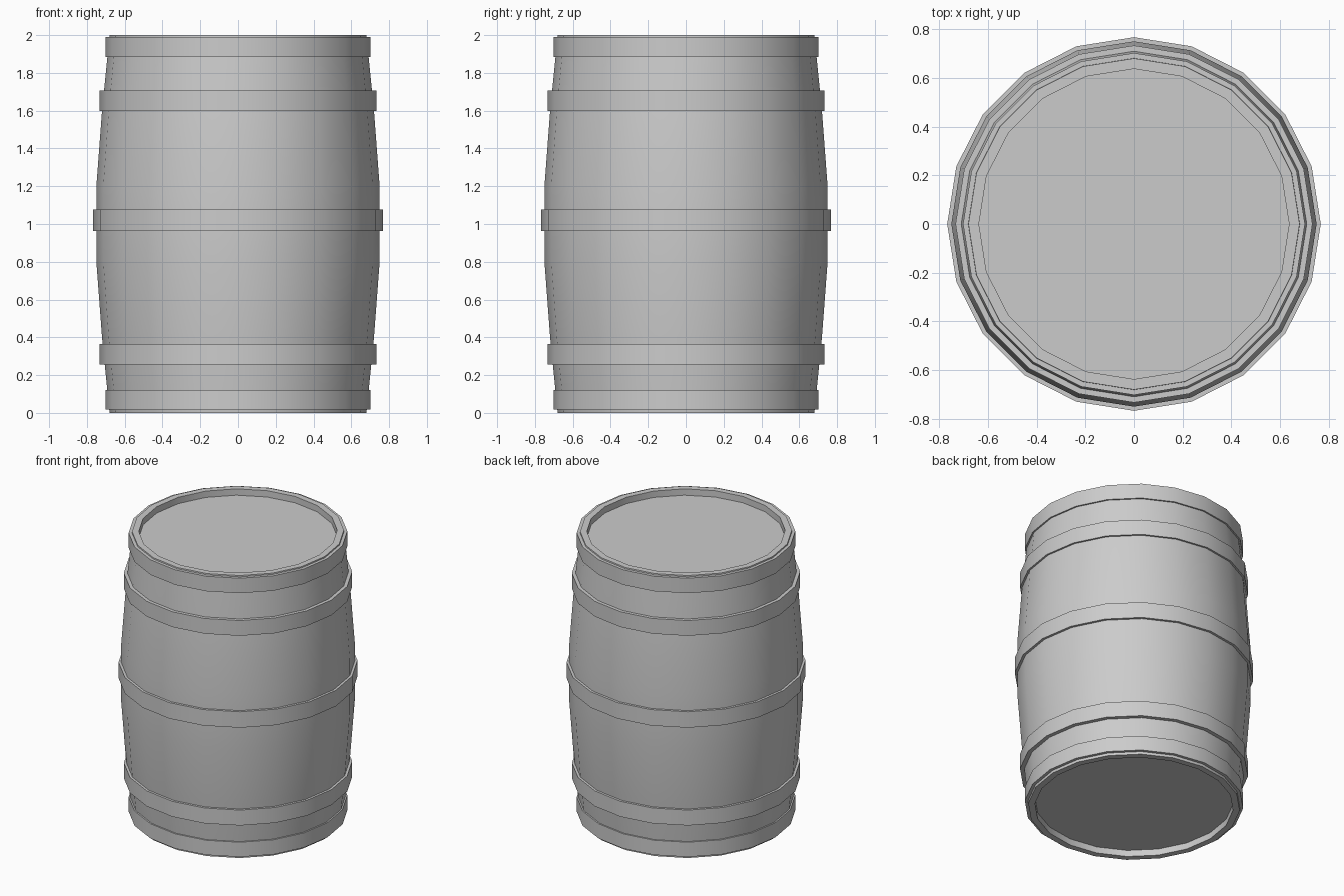
import bpy, bmesh, math

if "Cube" in bpy.data.objects:
    bpy.data.objects.remove(bpy.data.objects["Cube"])

SIDES = 20


def lathe(name, profile, closed=False):
    """Spin an (r, z) profile around z; r = 0 ends become a flat cap."""
    bm = bmesh.new()
    rings = []
    for r, z in profile:
        rings.append([bm.verts.new((r * math.cos(i * math.tau / SIDES),
                                    r * math.sin(i * math.tau / SIDES), z))
                      for i in range(SIDES)])
    pairs = list(zip(rings, rings[1:]))
    if closed:
        pairs.append((rings[-1], rings[0]))
    for a, b in pairs:
        for i in range(SIDES):
            j = (i + 1) % SIDES
            bm.faces.new((a[i], a[j], b[j], b[i]))
    if not closed:
        bm.faces.new(rings[0])
        bm.faces.new(rings[-1])
    bmesh.ops.recalc_face_normals(bm, faces=bm.faces)
    mesh = bpy.data.meshes.new(name)
    bm.to_mesh(mesh)
    bm.free()
    ob = bpy.data.objects.new(name, mesh)
    bpy.context.collection.objects.link(ob)
    bpy.ops.object.select_all(action='DESELECT')
    ob.select_set(True)
    bpy.context.view_layer.objects.active = ob
    bpy.ops.object.shade_smooth_by_angle(angle=math.radians(30))
    return ob


# Bulging body with recessed heads at both ends
lower = [(0.637, 0.045), (0.637, 0), (0.68, 0), (0.72, 0.4), (0.75, 0.8)]
upper = [(r, 2 - z) for r, z in reversed(lower)]
lathe("barrel_body", lower + upper)

# Hoops: name, outer radius, inner radius, bottom, top
for name, ro, ri, z0, z1 in [
    ("bottom_hoop", 0.702, 0.67, 0.018, 0.122),
    ("lower_hoop", 0.733, 0.69, 0.255, 0.364),
    ("middle_hoop", 0.767, 0.73, 0.963, 1.076),
    ("upper_hoop", 0.733, 0.69, 1.598, 1.706),
    ("top_hoop", 0.702, 0.67, 1.885, 1.991),
]:
    lathe(name, [(ri, z0), (ro, z0), (ro, z1), (ri, z1)], closed=True)
